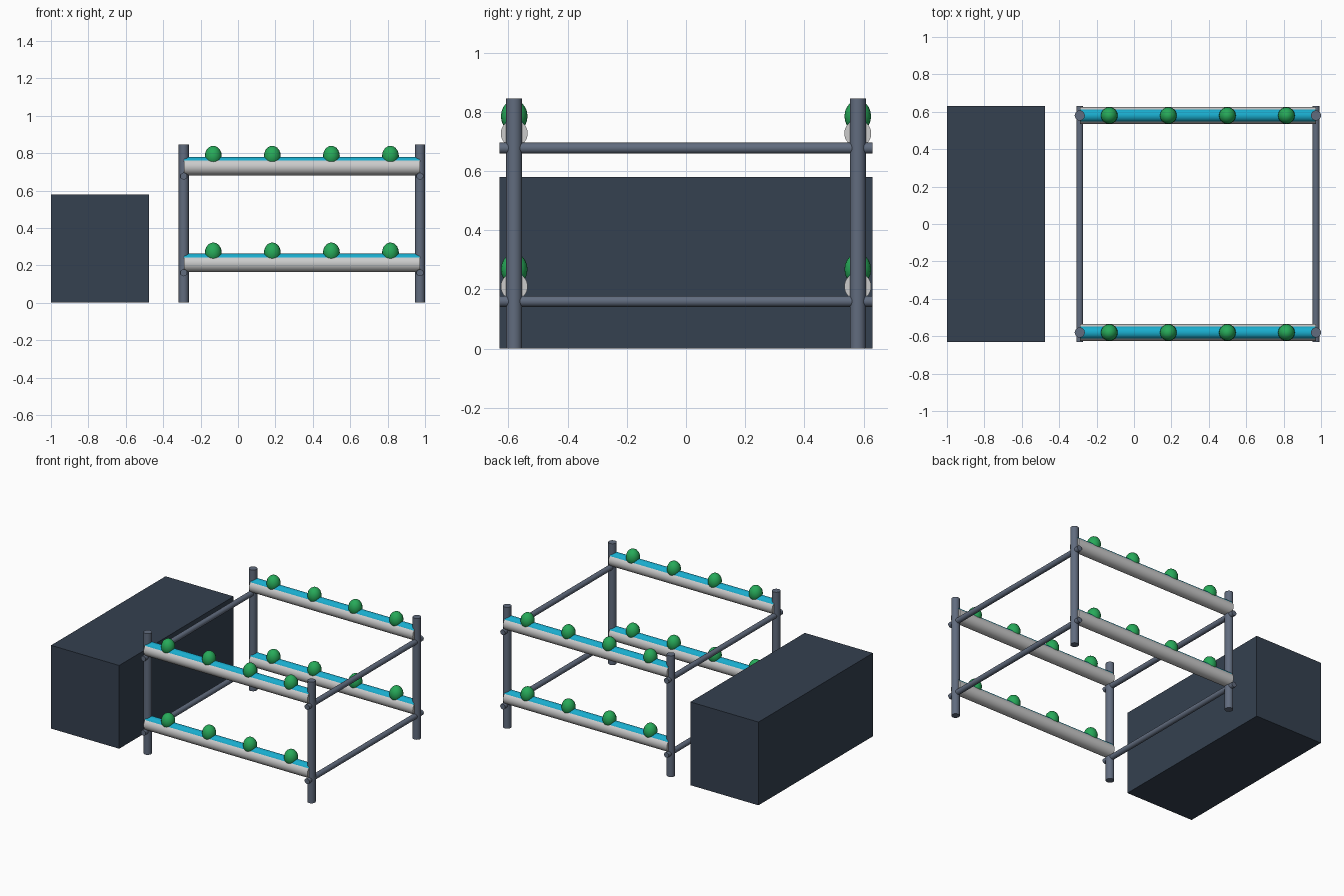
import bpy
from math import radians, pi

if "Cube" in bpy.data.objects:
    bpy.data.objects.remove(bpy.data.objects["Cube"])


def mat(name, col):
    m = bpy.data.materials.new(name)
    m.diffuse_color = (*col, 1)
    m.use_nodes = True
    m.node_tree.nodes["Principled BSDF"].inputs["Base Color"].default_value = m.diffuse_color
    return m


STEEL = mat("steel", (0.12, 0.15, 0.21))
DARK = mat("dark_tank", (0.035, 0.052, 0.08))
WHITE = mat("white_pipe", (0.85, 0.85, 0.84))
WATER = mat("water", (0.01, 0.42, 0.62))
GREEN = mat("plant_green", (0.02, 0.40, 0.10))


def finish(name, m, smooth=True):
    o = bpy.context.object
    o.name = name
    o.data.materials.append(m)
    if smooth:
        bpy.ops.object.shade_smooth_by_angle(angle=radians(40))
    return o


def rod(name, loc, r, length, axis, m, sides=24):
    rot = {"x": (0, pi / 2, 0), "y": (pi / 2, 0, 0), "z": (0, 0, 0)}[axis]
    bpy.ops.mesh.primitive_cylinder_add(vertices=sides, radius=r, depth=length,
                                        location=loc, rotation=rot)
    finish(name, m)


X0, X1, Y = -0.29, 0.973, 0.58
MID, SPAN = (X0 + X1) / 2, X1 - X0
TIERS = {"lower": 0.16, "upper": 0.677}

# Reservoir tank
bpy.ops.mesh.primitive_cube_add(size=1, location=(-0.7375, 0, 0.29))
bpy.context.object.scale = (0.525, 1.26, 0.58)
finish("reservoir_tank", DARK, False)

for xname, x in (("left", X0), ("right", X1)):
    # Upright posts
    for yname, y in (("front", -Y), ("back", Y)):
        rod(f"{yname}_{xname}_post", (x, y, 0.4225), 0.027, 0.845, "z", STEEL)
    # Cross bars below the pipes
    for tier, z in TIERS.items():
        rod(f"{tier}_{xname}_cross_bar", (x, 0, z), 0.0185, 1.26, "y", STEEL)

for tier, z in TIERS.items():
    for yname, y in (("front", -Y), ("back", Y)):
        # Growing pipe with the water strip rising through its top
        rod(f"{tier}_{yname}_pipe", (MID, y, z + 0.05), 0.0455, SPAN, "x", WHITE, 32)
        rod(f"{tier}_{yname}_water", (MID, y, z + 0.068), 0.035, SPAN - 0.004, "x", WATER)
        # Row of four plants
        for i in range(4):
            px = X0 + SPAN * (i + 0.5) / 4
            bpy.ops.mesh.primitive_uv_sphere_add(segments=16, ring_count=10, radius=0.045,
                                                 location=(px, y, z + 0.108))
            bpy.context.object.scale = (1, 1, 1.2)
            finish(f"{tier}_{yname}_plant_{i + 1}", GREEN)
